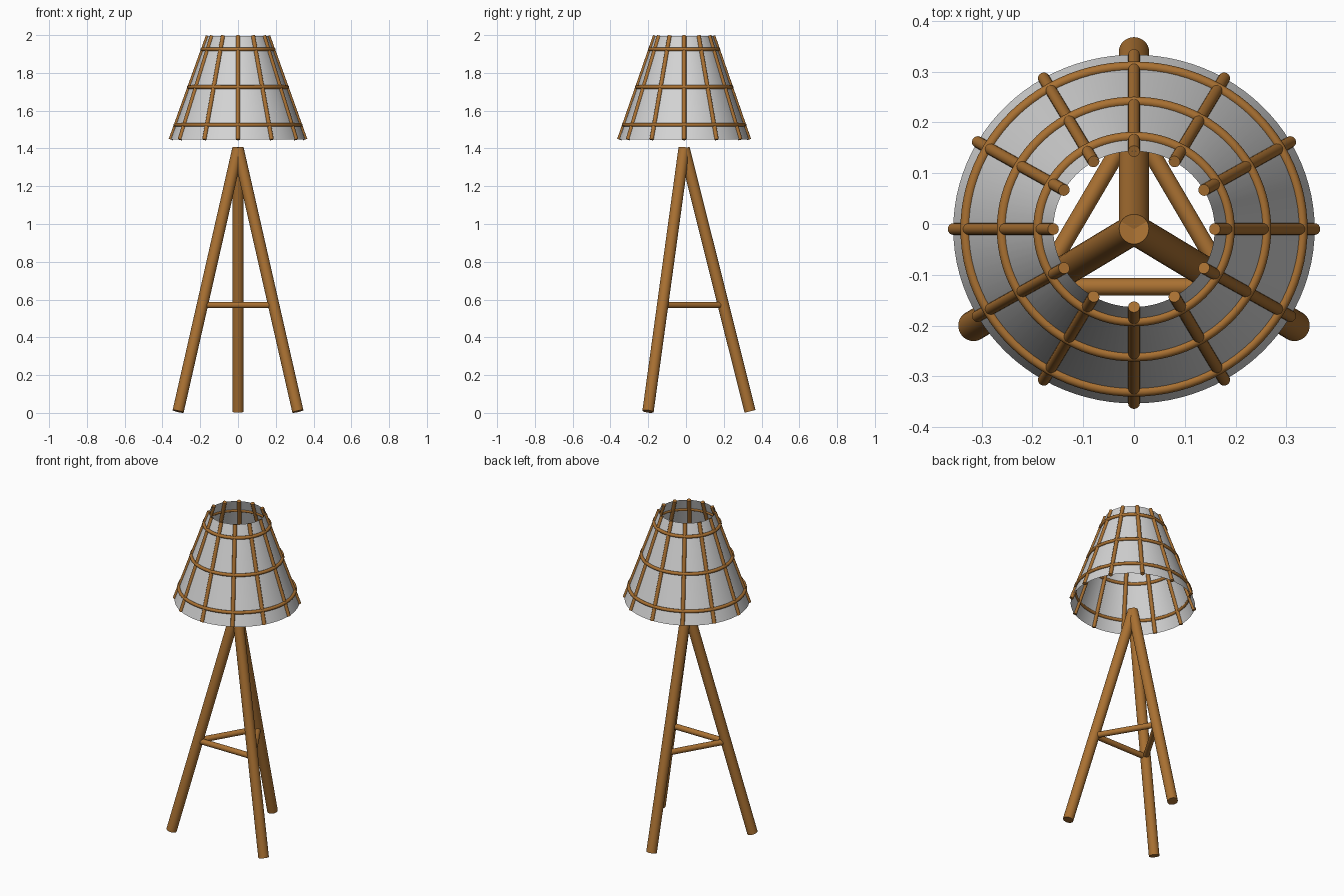
import bpy
import math
from mathutils import Vector

if "Cube" in bpy.data.objects:
    bpy.data.objects.remove(bpy.data.objects["Cube"], do_unlink=True)


def material(name, rgb):
    m = bpy.data.materials.new(name)
    m.use_nodes = True
    m.diffuse_color = (*rgb, 1)
    bsdf = next(n for n in m.node_tree.nodes if n.type == 'BSDF_PRINCIPLED')
    bsdf.inputs["Base Color"].default_value = (*rgb, 1)
    return m


wood = material("warm_wood", (0.40, 0.165, 0.032))
fabric = material("pale_fabric", (0.66, 0.66, 0.66))

CY = -0.01          # lamp axis in y
SQUASH = 0.965      # shade is slightly oval
Z_LOW, Z_HIGH = 1.447, 1.996
R_LOW, R_HIGH = 0.356, 0.159


def finish(name, mat):
    ob = bpy.context.object
    ob.name = name
    ob.data.materials.append(mat)
    bpy.ops.object.transform_apply(location=False, rotation=False, scale=True)
    bpy.ops.object.shade_smooth_by_angle(angle=math.radians(40))
    return ob


def rod(name, a, b, radius, sides=24):
    """Round wooden rod between two points."""
    a, b = Vector(a), Vector(b)
    d = b - a
    bpy.ops.mesh.primitive_cylinder_add(
        vertices=sides, radius=radius, depth=d.length, location=(a + b) / 2,
        rotation=d.to_track_quat('Z', 'Y').to_euler())
    return finish(name, wood)


def shade_radius(z):
    return R_LOW + (R_HIGH - R_LOW) * (z - Z_LOW) / (Z_HIGH - Z_LOW)


def on_shade(angle, z):
    r = shade_radius(z)
    return (r * math.cos(angle), CY + SQUASH * r * math.sin(angle), z)


# Tripod legs meeting at one point
apex = Vector((0, CY, 1.401))
feet = {"back": Vector((0, 0.339, 0.008)),
        "left": Vector((0.317, -0.201, 0.008)),
        "right": Vector((-0.317, -0.201, 0.008))}
for side, foot in feet.items():
    rod(f"{side}_leg", foot, apex, 0.03, 32)

# Stretchers joining the legs
joints = {s: f.lerp(apex, (0.571 - f.z) / (apex.z - f.z)) for s, f in feet.items()}
for s, t in (("left", "right"), ("left", "back"), ("right", "back")):
    rod(f"{s}_{t}_stretcher", joints[s], joints[t], 0.017)

# Open lampshade sheet
bpy.ops.mesh.primitive_cone_add(
    vertices=96, radius1=R_LOW, radius2=R_HIGH, depth=Z_HIGH - Z_LOW,
    end_fill_type='NOTHING', location=(0, CY, (Z_LOW + Z_HIGH) / 2))
bpy.context.object.scale = (1, SQUASH, 1)
finish("lampshade", fabric)

# Sloping ribs around the shade
for i in range(12):
    a = math.radians(30 * i)
    rod(f"shade_rib_{i + 1}", on_shade(a, Z_LOW), on_shade(a, Z_HIGH), 0.0115, 16)

# Horizontal hoops
for name, z in (("lower", 1.525), ("middle", 1.725), ("upper", 1.925)):
    bpy.ops.mesh.primitive_torus_add(
        major_radius=shade_radius(z) + 0.004, minor_radius=0.010,
        major_segments=96, minor_segments=12, location=(0, CY, z))
    bpy.context.object.scale = (1, SQUASH, 1)
    finish(f"{name}_hoop", wood)
